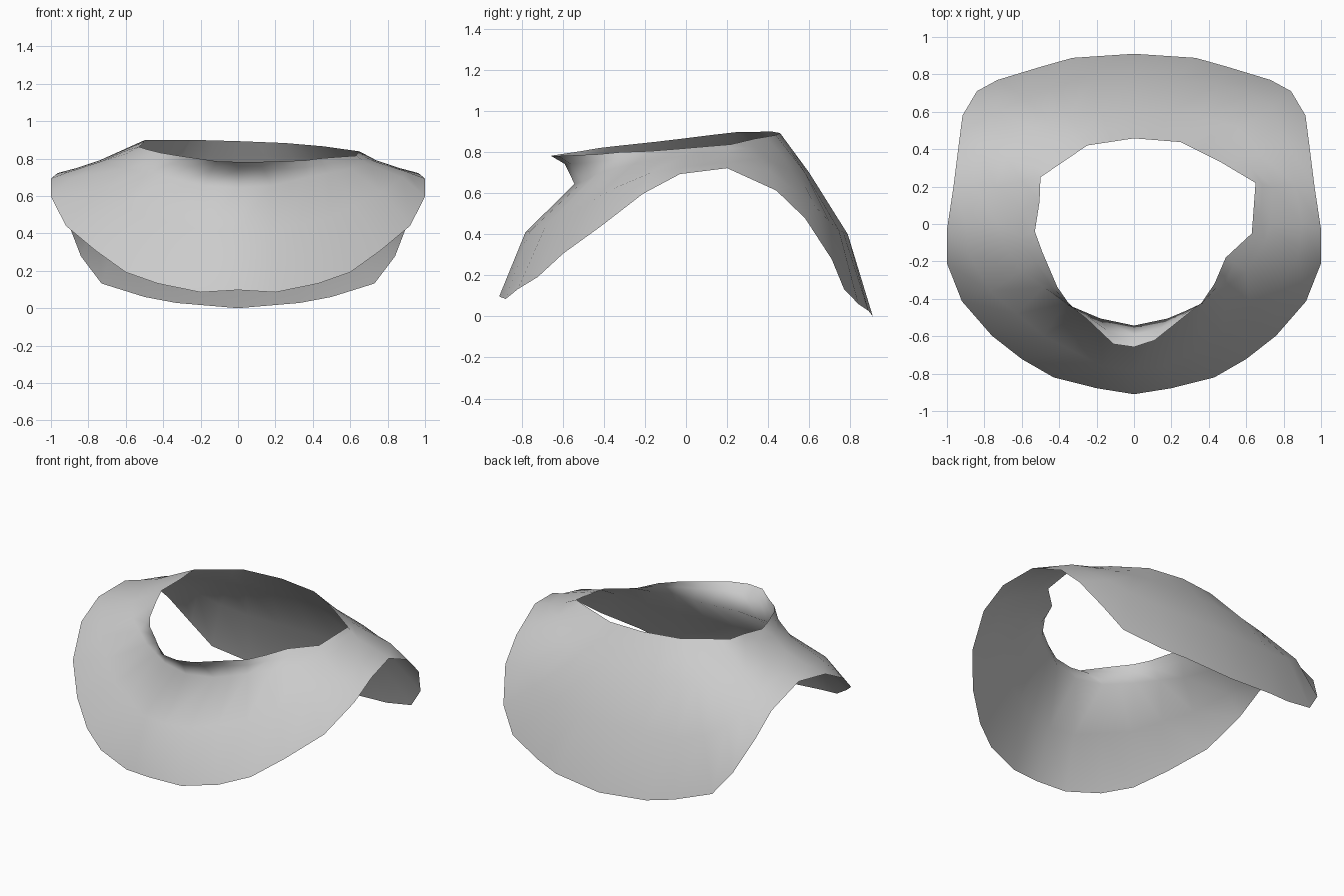
import bpy, bmesh
from mathutils import Vector

HALF = 15  # stations from front centre (0) to back centre (15)


def loop(ctrl):
    """Interpolate (station, x, y, z) control points to every half-ring station."""
    pts = []
    for i in range(HALF + 1):
        for a, b in zip(ctrl, ctrl[1:]):
            if a[0] <= i <= b[0]:
                t = (i - a[0]) / (b[0] - a[0])
                pts.append(Vector(a[1:]).lerp(Vector(b[1:]), t))
                break
    return pts


def ring(right, left=None):
    """Join right half and (mirrored or given) left half into a closed ring."""
    r = loop(right)
    l = loop(left) if left else [Vector((-p.x, p.y, p.z)) for p in r]
    return r + l[-2:0:-1]


# lower hem, high over the shoulders and low at chest and back
hem = ring([(0, 0, -.91, .097), (1, .20, -.878, .085), (2, .43, -.82, .132),
            (3, .60, -.722, .192), (4, .76, -.597, .307), (5, .92, -.413, .44),
            (6, 1, -.21, .597), (7, 1, -.03, .693), (8, .965, .20, .722),
            (9, .935, .44, .613), (10, .917, .58, .478), (11, .84, .71, .278),
            (12, .73, .77, .132), (13, .50, .84, .06), (14, .33, .888, .028),
            (15, 0, .91, 0)])
# middle of the cloth
middle = ring([(0, 0, -.782, .41), (1, .17, -.76, .415), (3, .48, -.60, .48),
               (5, .77, -.36, .62), (6, .88, -.17, .70), (7, .90, 0, .73),
               (8, .86, .21, .75), (9, .83, .41, .705), (11, .74, .63, .535),
               (12, .62, .70, .46), (13, .45, .745, .42), (15, 0, .788, .40)])
# narrow neck below the collar
neck = ring([(0, 0, -.543, .645), (1, .18, -.505, .655), (3, .37, -.425, .70),
             (5, .60, -.25, .745), (6, .70, -.10, .77), (7, .73, 0, .785),
             (8, .74, .20, .79), (9, .69, .36, .77), (11, .56, .51, .715),
             (13, .35, .58, .70), (15, 0, .60, .70)])
# uneven open collar rim, flared forward at the front
rim = ring([(0, 0, -.658, .782), (1, .11, -.622, .782), (3, .36, -.423, .79),
            (4, .43, -.32, .80), (5, .49, -.18, .805), (6, .63, -.05, .815),
            (8, .65, .22, .838), (11, .46, .333, .865), (13, .25, .438, .883),
            (15, 0, .458, .893)],
           [(0, 0, -.658, .782), (1, -.11, -.642, .785), (2, -.25, -.51, .805),
            (3, -.35, -.423, .82), (4, -.41, -.337, .83), (5, -.49, -.15, .85),
            (6, -.53, -.04, .863), (7, -.505, .12, .883), (8, -.50, .25, .898),
            (13, -.25, .42, .90), (15, 0, .458, .893)])

# ring just below the rim, curved at the front so the collar rolls outward
n = 2 * HALF
collar = []
for i, (a, b) in enumerate(zip(neck, rim)):
    k = max(0, 1 - min(i, n - i) / 3)
    collar.append(a.lerp(b, .6) + Vector((0, .022, .015)) * k)

# open single-layer cape skinned through the rings
bm = bmesh.new()
rows = [[bm.verts.new(p) for p in r] for r in (hem, middle, neck, collar, rim)]
for lo, hi in zip(rows, rows[1:]):
    for i in range(n):
        j = (i + 1) % n
        bm.faces.new((lo[i], lo[j], hi[j], hi[i]))
for f in bm.faces:
    f.smooth = True
mesh = bpy.data.meshes.new("shoulder_cape")
bm.to_mesh(mesh)
bm.free()
cape = bpy.data.objects.new("shoulder_cape", mesh)
bpy.context.collection.objects.link(cape)
